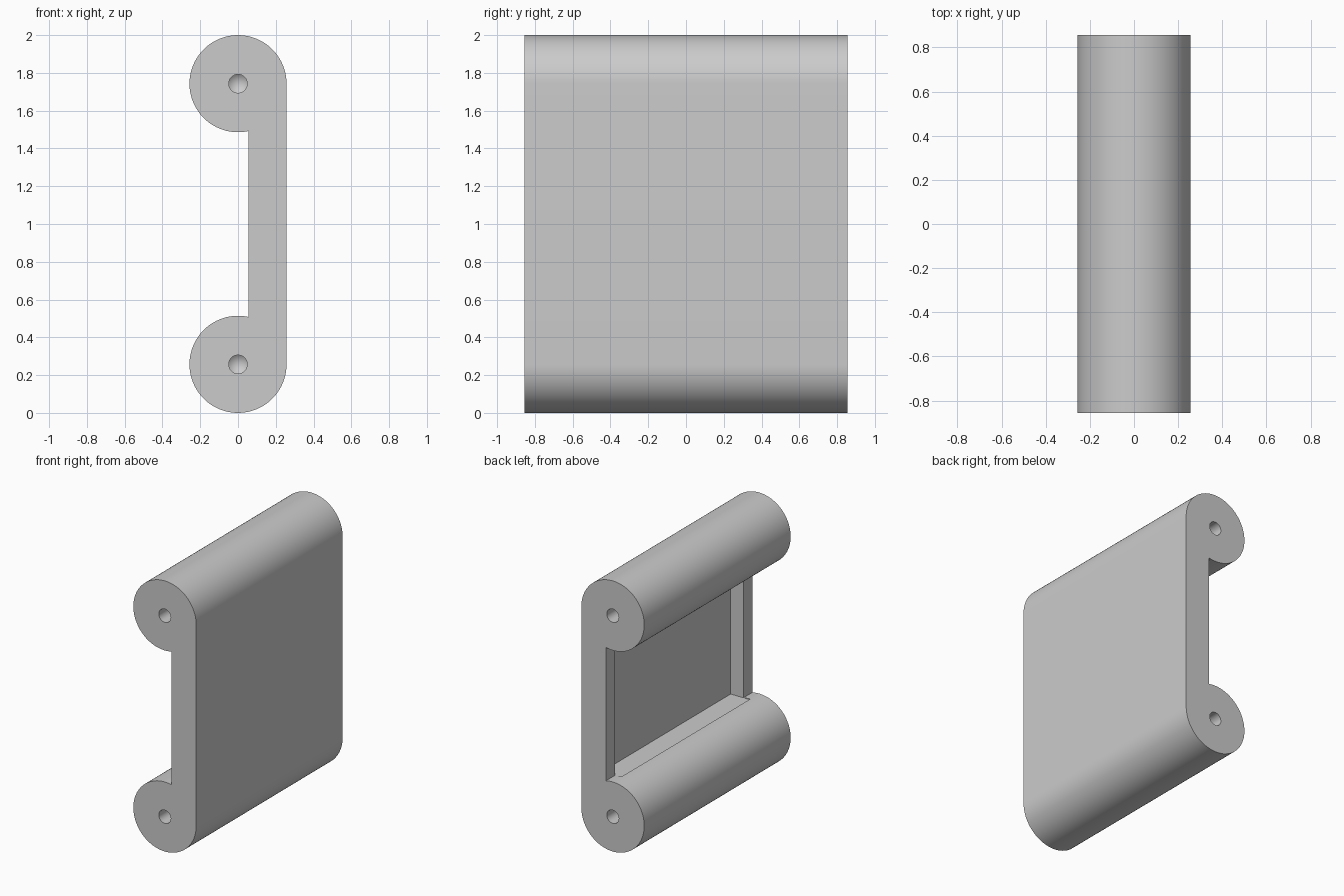
import bpy, bmesh, math
from mathutils import Matrix, Vector

if "Cube" in bpy.data.objects:
    bpy.data.objects.remove(bpy.data.objects["Cube"], do_unlink=True)

R = 0.257            # roll radius
HALF = 0.855         # half length along y
LOW, HIGH = R, 2 - R  # roll centre heights
BAR = 0.055          # inner face of the plate
FLOOR = 0.16         # pocket floor
RIM = 0.105          # rim width at each end of the pocket
HOLE_R, HOLE_DEPTH, TIP = 0.049, 0.25, 0.04


def make_object(name, bm):
    bmesh.ops.recalc_face_normals(bm, faces=bm.faces)
    mesh = bpy.data.meshes.new(name)
    bm.to_mesh(mesh)
    bm.free()
    obj = bpy.data.objects.new(name, mesh)
    bpy.context.collection.objects.link(obj)
    return obj


def arc(cz, start, end, steps=64):
    angles = [start + (end - start) * i / steps for i in range(steps + 1)]
    return [(R * math.cos(a), cz + R * math.sin(a)) for a in angles]


def cut(target, cutter):
    cutter.hide_render = True
    mod = target.modifiers.new("cut", "BOOLEAN")
    mod.operation = "DIFFERENCE"
    mod.solver = "EXACT"
    mod.object = cutter
    bpy.context.view_layer.objects.active = target
    bpy.ops.object.modifier_apply(modifier=mod.name)
    bpy.data.objects.remove(cutter, do_unlink=True)


# Body: two rolls joined by a plate, extruded along y
meet = math.acos(BAR / R)
outline = arc(LOW, meet, 2 * math.pi) + arc(HIGH, 0, 2 * math.pi - meet)
bm = bmesh.new()
profile = bm.faces.new([bm.verts.new((x, -HALF, z)) for x, z in outline])
side = bmesh.ops.extrude_face_region(bm, geom=[profile], use_keep_orig=True)
moved = [g for g in side["geom"] if isinstance(g, bmesh.types.BMVert)]
bmesh.ops.translate(bm, verts=moved, vec=(0, 2 * HALF, 0))
body = make_object("bracket_body", bm)

# Pocket in the inner face of the plate
edge = R * math.sin(meet)
bottom, top = LOW + edge, HIGH - edge
bm = bmesh.new()
size = Vector((FLOOR, 2 * (HALF - RIM), top - bottom))
place = Matrix.Translation((FLOOR / 2, 0, 1)) @ Matrix.Diagonal(size).to_4x4()
bmesh.ops.create_cube(bm, size=1, matrix=place)
cut(body, make_object("pocket_cutter", bm))

# Blind drilled holes with pointed bottoms at both ends of each roll
bm = bmesh.new()
for end in (-1, 1):
    for z in (LOW, HIGH):
        place = Matrix.Translation((0, end * HALF, z)) @ Matrix.Rotation(end * math.pi / 2, 4, "X")
        made = bmesh.ops.create_cone(bm, cap_ends=True, segments=32, radius1=HOLE_R,
                                     radius2=HOLE_R, depth=2 * HOLE_DEPTH, matrix=place)
        caps = {f for v in made["verts"] for f in v.link_faces if len(f.verts) > 4}
        inner = min(caps, key=lambda f: abs(f.calc_center_median().y))
        tip = bmesh.ops.poke(bm, faces=[inner])["verts"][0]
        tip.co = (0, end * (HALF - HOLE_DEPTH - TIP), z)
cut(body, make_object("hole_cutter", bm))

# Plain grey finish
grey = bpy.data.materials.new("plain_grey")
grey.use_nodes = True
colour = (0.6, 0.6, 0.6, 1)
grey.diffuse_color = colour
grey.node_tree.nodes["Principled BSDF"].inputs["Base Color"].default_value = colour
body.data.materials.clear()
body.data.materials.append(grey)

bpy.ops.object.select_all(action="DESELECT")
body.select_set(True)
bpy.context.view_layer.objects.active = body
bpy.ops.object.shade_smooth_by_angle(angle=math.radians(30))
